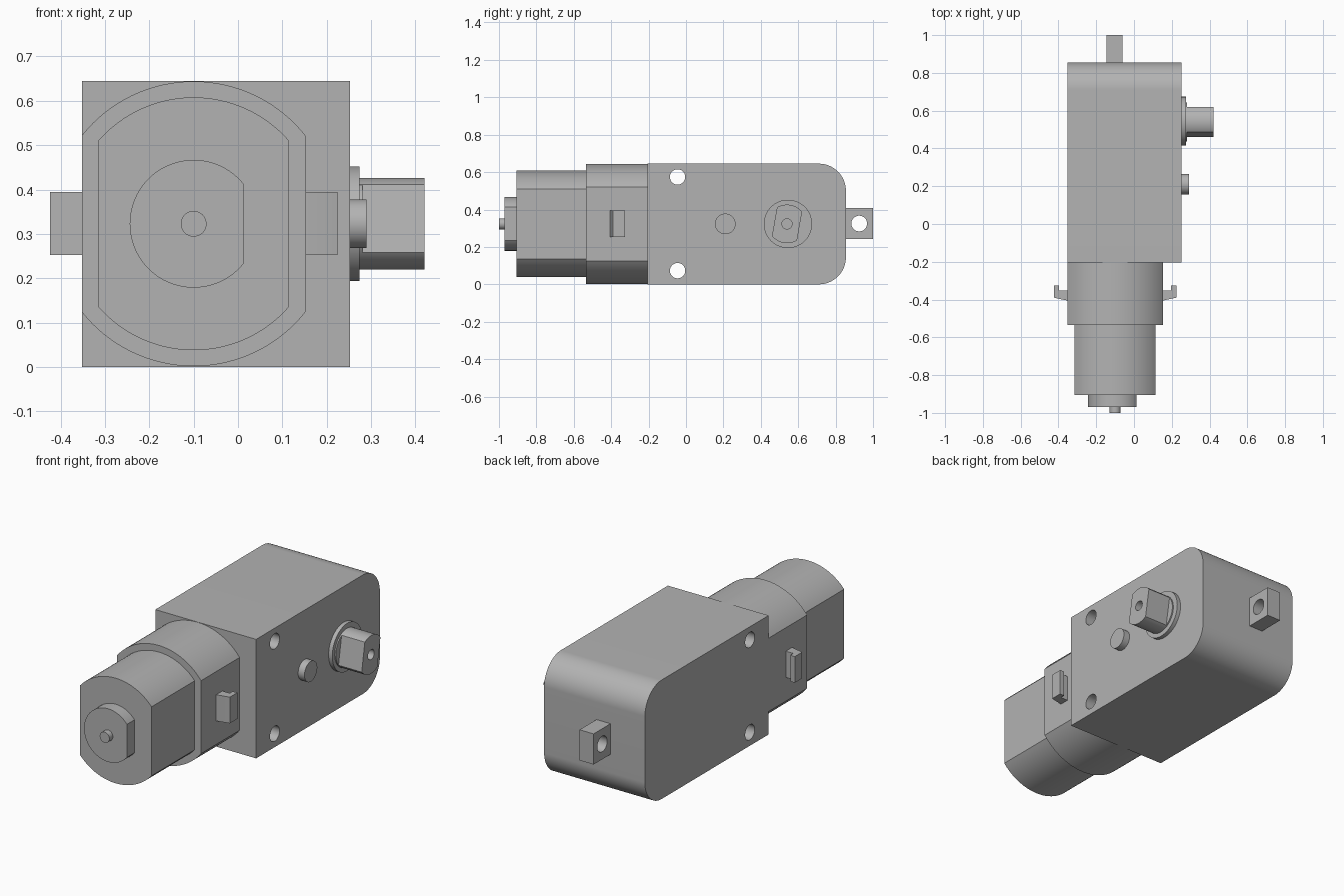
import bpy, bmesh
from math import acos, cos, sin, pi, radians

if "Cube" in bpy.data.objects:
    bpy.data.objects.remove(bpy.data.objects["Cube"])

grey = bpy.data.materials.new("plain grey")
grey.use_nodes = True
grey.diffuse_color = (0.45, 0.45, 0.45, 1)
grey.node_tree.nodes["Principled BSDF"].inputs["Base Color"].default_value = (0.45, 0.45, 0.45, 1)

MX, MZ = -0.1, 0.323      # motor axis
SY = 0.54                 # output shaft position along y


def arc(cx, cy, r, a0, a1, n=32):
    return [(cx + r * cos(a0 + (a1 - a0) * i / n), cy + r * sin(a0 + (a1 - a0) * i / n))
            for i in range(n + 1)]


def flatted(cx, cy, r, lo=None, hi=None, tilt=0):
    """Circle cut by flats at lo and hi (offsets from the centre), turned by tilt."""
    a0 = acos(hi / r) if hi else 0
    a1 = acos(lo / r) if lo else pi
    pts = arc(0, 0, r, a0, a1) + arc(0, 0, r, -a1, -a0)
    c, s = cos(tilt), sin(tilt)
    return [(cx + u * c - v * s, cy + u * s + v * c) for u, v in pts]


def prism(name, axis, profile, t0, t1):
    """Extrude a profile from t0 to t1 along an axis."""
    place = {"x": lambda u, v, t: (t, u, v),
             "y": lambda u, v, t: (u, t, v),
             "z": lambda u, v, t: (u, v, t)}[axis]
    bm = bmesh.new()
    face = bm.faces.new([bm.verts.new(place(u, v, t0)) for u, v in profile])
    top = bmesh.ops.extrude_face_region(bm, geom=[face])["geom"]
    shift = place(0, 0, t1 - t0)
    bmesh.ops.translate(bm, vec=shift, verts=[g for g in top if isinstance(g, bmesh.types.BMVert)])
    bmesh.ops.remove_doubles(bm, verts=bm.verts, dist=1e-5)
    bmesh.ops.recalc_face_normals(bm, faces=bm.faces)
    mesh = bpy.data.meshes.new(name)
    bm.to_mesh(mesh)
    bm.free()
    mesh.materials.append(grey)
    ob = bpy.data.objects.new(name, mesh)
    bpy.context.collection.objects.link(ob)
    return ob


def activate(ob):
    bpy.ops.object.select_all(action="DESELECT")
    ob.select_set(True)
    bpy.context.view_layer.objects.active = ob


def drill(ob, y, z, r, x0, x1):
    """Cut a round hole along x."""
    cutter = prism("drill", "x", flatted(y, z, r), x0, x1)
    cutter.hide_render = True
    mod = ob.modifiers.new("hole", "BOOLEAN")
    mod.operation, mod.solver, mod.object = "DIFFERENCE", "EXACT", cutter
    activate(ob)
    bpy.ops.object.modifier_apply(modifier=mod.name)
    bpy.data.objects.remove(cutter)


def rect(u0, u1, v0, v1):
    return [(u0, v0), (u1, v0), (u1, v1), (u0, v1)]


parts = []

# Gearbox with rounded rear edges and two mounting holes
R, H, BACK = 0.145, 0.645, 0.855
outline = ([(-0.205, 0)] + arc(BACK - R, R, R, -pi / 2, 0)
           + arc(BACK - R, H - R, R, 0, pi / 2) + [(-0.205, H)])
gearbox = prism("gearbox", "x", outline, -0.352, 0.252)
for z in (0.073, 0.574):
    drill(gearbox, -0.045, z, 0.041, -0.5, 0.5)
parts.append(gearbox)

# Rear mounting tab
tab = prism("rear_tab", "x", rect(0.85, 1.0, 0.242, 0.408), -0.146, -0.062)
drill(tab, 0.926, 0.325, 0.042, -0.3, 0.1)
parts.append(tab)

# Motor: collar, can, front boss and pin
parts += [
    prism("motor_collar", "y", flatted(MX, MZ, 0.321, -0.252, 0.253), -0.535, -0.2),
    prism("motor_can", "y", flatted(MX, MZ, 0.285, -0.215, 0.215), -0.905, -0.53),
    prism("motor_boss", "y", flatted(MX, MZ, 0.144, None, 0.113), -0.97, -0.9),
    prism("motor_pin", "y", flatted(MX, MZ, 0.029), -1.0, -0.965),
]

# Hooked clips on both sides of the collar
hook = [(0.24, -0.405), (0.255, -0.405), (0.324, -0.39), (0.324, -0.326),
        (0.297, -0.326), (0.297, -0.352), (0.24, -0.352)]
for side, name in ((1, "left_clip"), (-1, "right_clip")):
    parts.append(prism(name, "z", [(MX + side * u, v) for u, v in hook], 0.253, 0.395))

# Output shaft with its washer and shoulder, and the locating peg
shaft = prism("output_shaft", "x", flatted(SY, MZ, 0.103, -0.068, 0.068, radians(-10)), 0.26, 0.42)
drill(shaft, SY, MZ, 0.027, 0.3, 0.5)
parts += [
    shaft,
    prism("shaft_washer", "x", flatted(SY + 0.005, MZ, 0.129), 0.245, 0.274),
    prism("shaft_shoulder", "x", flatted(SY, MZ, 0.103), 0.26, 0.281),
    prism("locating_peg", "x", flatted(0.21, MZ, 0.055), 0.245, 0.29),
]

for ob in parts:
    activate(ob)
    bpy.ops.object.shade_smooth_by_angle(angle=radians(30))
